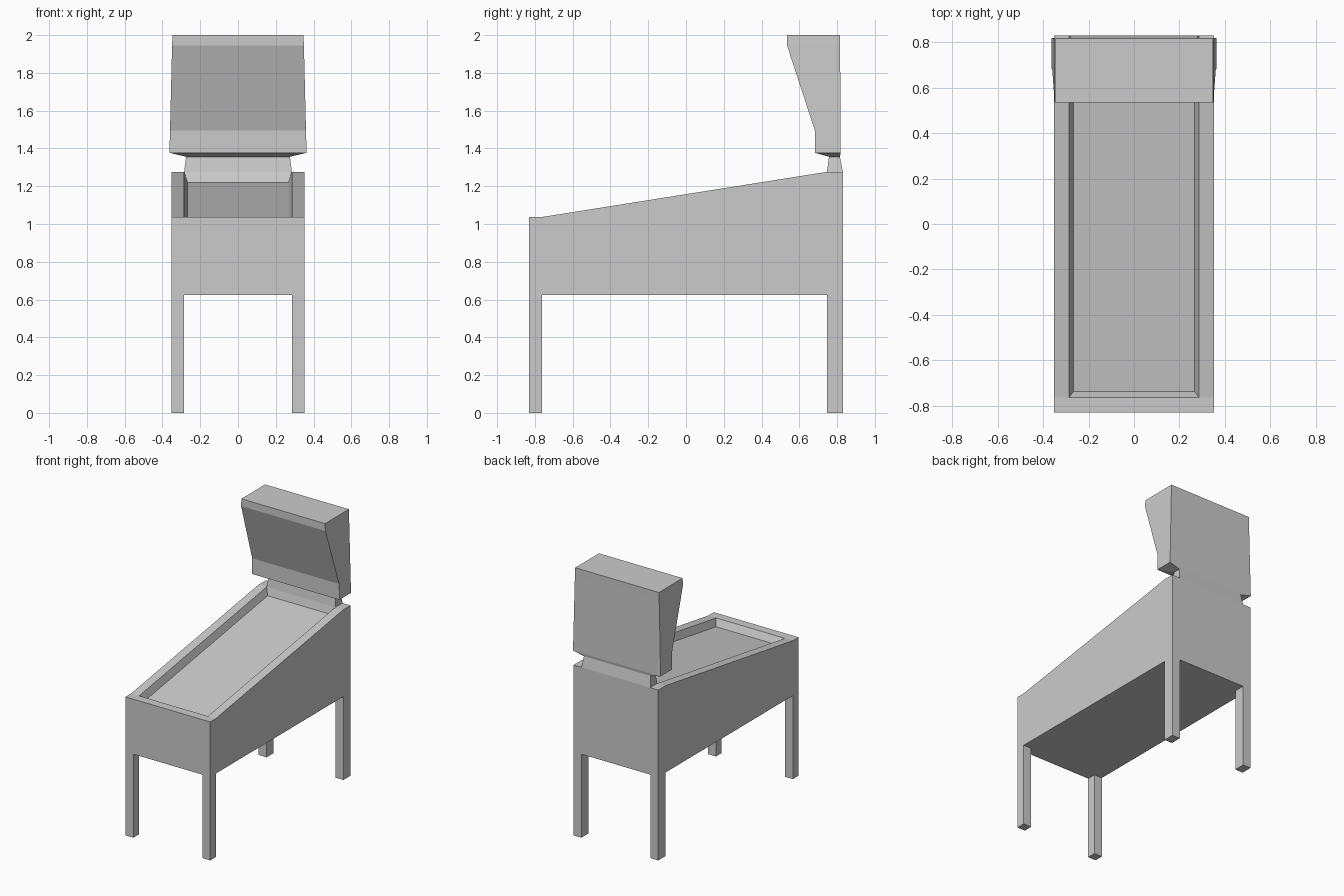
import bpy
import bmesh
from mathutils import Vector

if "Cube" in bpy.data.objects:
    bpy.data.objects.remove(bpy.data.objects["Cube"])


def finish(bm, name):
    bmesh.ops.recalc_face_normals(bm, faces=bm.faces[:])
    mesh = bpy.data.meshes.new(name)
    bm.to_mesh(mesh)
    bm.free()
    obj = bpy.data.objects.new(name, mesh)
    bpy.context.collection.objects.link(obj)
    return obj


def extrude(bm, face, points):
    """Replace a face by walls leading to a new quad; return that quad."""
    old = list(face.verts)
    new = [bm.verts.new(p) for p in points]
    bm.faces.remove(face)
    for i in range(4):
        j = (i + 1) % 4
        bm.faces.new((old[i], old[j], new[j], new[i]))
    return bm.faces.new(new)


# Cabinet: 3 x 3 cells on top and bottom, with a sloping top
xs = [-0.351, -0.285, 0.285, 0.351]
ys = [-0.83, -0.763, 0.746, 0.83]
top_z = [1.037, 1.037, 1.276, 1.276]
base_z = 0.625
bm = bmesh.new()
top = [[bm.verts.new((x, y, z)) for y, z in zip(ys, top_z)] for x in xs]
low = [[bm.verts.new((x, y, base_z)) for y in ys] for x in xs]


def cells(g):
    return {(i, j): bm.faces.new((g[i][j], g[i + 1][j], g[i + 1][j + 1], g[i][j + 1]))
            for i in range(3) for j in range(3)}


top_faces, low_faces = cells(top), cells(low)
for k in range(3):
    for e in (0, 3):
        bm.faces.new((low[e][k], low[e][k + 1], top[e][k + 1], top[e][k]))
        bm.faces.new((low[k][e], low[k + 1][e], top[k + 1][e], top[k][e]))

# Sunken playfield, slightly narrower than its rim
rim = top_faces[1, 1]
floor = []
for v in rim.verts:
    x, y, z = v.co
    front = y < 0
    floor.append((0.267 if x > 0 else -0.267,
                  -0.737 if front else 0.732,
                  0.986 if front else 1.22))
extrude(bm, rim, floor)

# Legs grown from the four bottom corners
for i in (0, 2):
    for j in (0, 2):
        f = low_faces[i, j]
        extrude(bm, f, [Vector((v.co.x, v.co.y, 0)) for v in f.verts])

# The neck sits in this opening
bm.faces.remove(top_faces[1, 2])
finish(bm, "cabinet_with_legs")

# Neck and backbox: stacked rings of (z, half width, front y, back y)
rings = [(1.276, 0.285, 0.746, 0.83),
         (1.356, 0.275, 0.757, 0.815),
         (1.377, 0.363, 0.682, 0.819),
         (1.495, 0.36, 0.682, 0.818),
         (1.945, 0.349, 0.535, 0.816),
         (2.0, 0.347, 0.535, 0.816)]
bm = bmesh.new()
loops = [[bm.verts.new(p) for p in ((-w, f, z), (w, f, z), (w, b, z), (-w, b, z))]
         for z, w, f, b in rings]
for a, b in zip(loops, loops[1:]):
    for i in range(4):
        j = (i + 1) % 4
        bm.faces.new((a[i], a[j], b[j], b[i]))
bm.faces.new(loops[-1])
finish(bm, "backbox")
